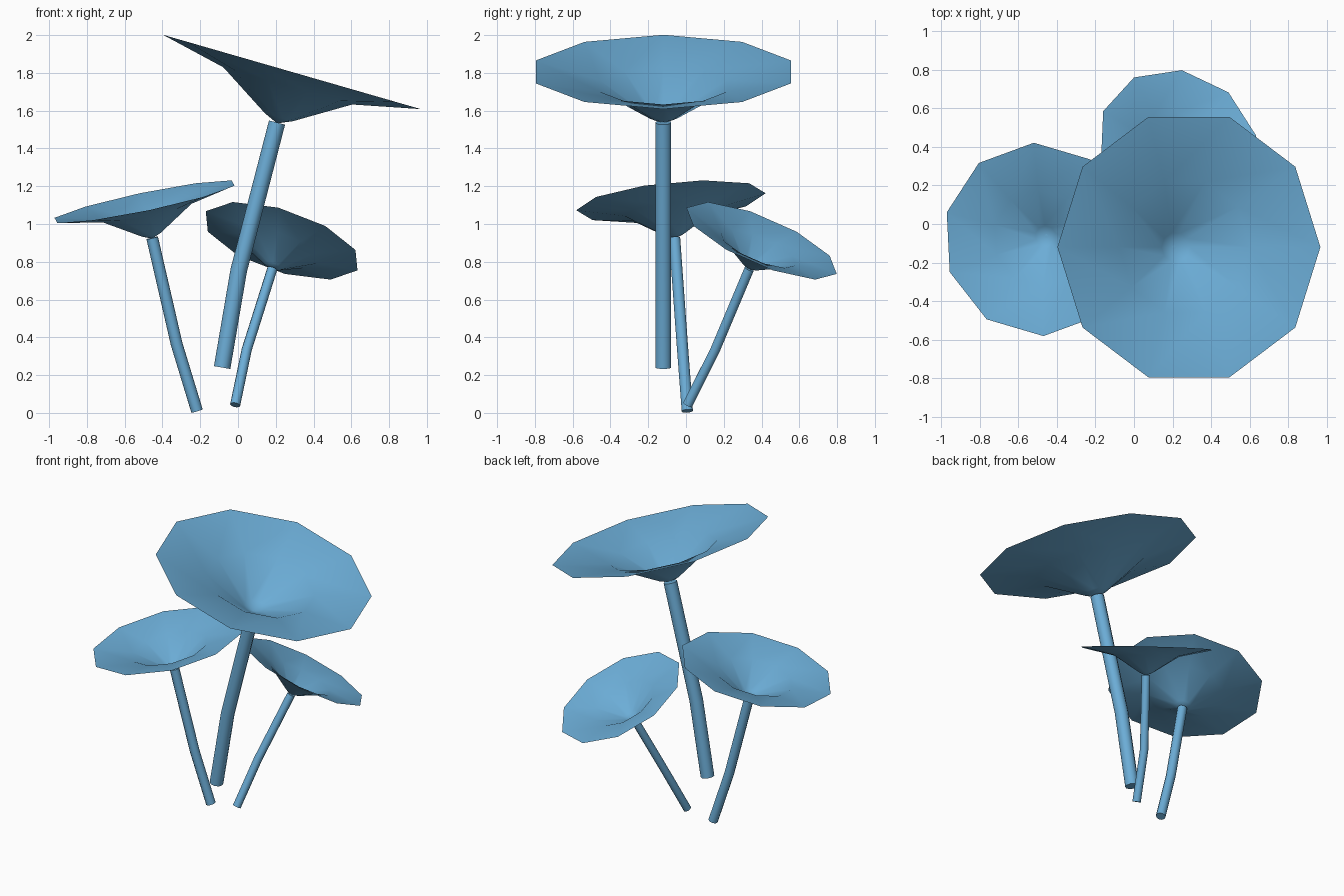
import bpy, bmesh, math
from mathutils import Vector

if "Cube" in bpy.data.objects:
    bpy.data.objects.remove(bpy.data.objects["Cube"])

CAP_SIDES = 10
STEM_SIDES = 10
# funnel cap: (radius, height below rim plane), at full size
CAP_PROFILE = [(0.71, 0.0), (0.355, -0.077), (0.076, -0.25)]
CAP_APEX = -0.283

blue = bpy.data.materials.new("blue")
blue.diffuse_color = (0.15, 0.42, 0.68, 1)
blue.use_nodes = True
blue.node_tree.nodes["Principled BSDF"].inputs["Base Color"].default_value = blue.diffuse_color


def finish(bm, name, angle):
    mesh = bpy.data.meshes.new(name)
    bm.to_mesh(mesh)
    bm.free()
    mesh.materials.append(blue)
    obj = bpy.data.objects.new(name, mesh)
    bpy.context.collection.objects.link(obj)
    bpy.ops.object.select_all(action='DESELECT')
    bpy.context.view_layer.objects.active = obj
    obj.select_set(True)
    bpy.ops.object.shade_smooth_by_angle(angle=math.radians(angle))
    return obj


def ring(bm, centre, e1, e2, r, n):
    return [bm.verts.new(centre + r * (math.cos(a) * e1 + math.sin(a) * e2))
            for a in (2 * math.pi * i / n for i in range(n))]


def bridge(bm, low, high):
    n = len(low)
    for i in range(n):
        j = (i + 1) % n
        bm.faces.new((low[i], low[j], high[j], high[i]))


def cap(name, centre, normal, rim_dir, scale):
    """Open, thin funnel; rim_dir points towards one rim corner."""
    c, n = Vector(centre), Vector(normal).normalized()
    e1 = Vector(rim_dir)
    e1 = (e1 - n * e1.dot(n)).normalized()
    e2 = n.cross(e1)
    bm = bmesh.new()
    rings = [ring(bm, c + n * (z * scale), e1, e2, r * scale, CAP_SIDES)
             for r, z in CAP_PROFILE]
    for outer, inner in zip(rings, rings[1:]):
        bridge(bm, outer, inner)
    apex = bm.verts.new(c + n * (CAP_APEX * scale))
    inner = rings[-1]
    for i in range(CAP_SIDES):
        bm.faces.new((inner[i], inner[(i + 1) % CAP_SIDES], apex))
    finish(bm, name, 80)
    return c + n * (CAP_APEX * scale)


def stem(name, points, r):
    """Bent tube through the points with closed ends."""
    pts = [Vector(p) for p in points]
    bm = bmesh.new()
    rings = []
    for i, p in enumerate(pts):
        t = (pts[min(i + 1, len(pts) - 1)] - pts[max(i - 1, 0)]).normalized()
        e1 = (Vector((1, 0, 0)) - t * t.x).normalized()
        rings.append(ring(bm, p, e1, t.cross(e1), r, STEM_SIDES))
    for a, b in zip(rings, rings[1:]):
        bridge(bm, a, b)
    bm.faces.new(rings[0][::-1])
    bm.faces.new(rings[-1])
    finish(bm, name, 50)


# name, rim centre, rim normal, rim corner direction, scale, stem foot, stem bend
MUSHROOMS = [
    ("large", (0.285, -0.12, 1.805), (0.277, 0, 0.961), (-1, 0, 0.29), 1.0,
     (-0.084, -0.12, 0.24), (0.004, -0.12, 0.755)),
    ("left", (-0.495, -0.08, 1.118), (-0.203, -0.097, 0.974),
     (-0.475, 0.14, -0.085), 0.71,
     (-0.217, 0.007, 0.01), (-0.325, -0.02, 0.365)),
    ("back", (0.231, 0.40, 0.911), (0.287, 0.376, 0.881),
     (0.3975, 0.06, -0.155), 0.613,
     (-0.015, 0.008, 0.042), (0.046, 0.155, 0.335)),
]

for name, centre, normal, rim_dir, s, foot, bend in MUSHROOMS:
    top = cap(name + "_cap", centre, normal, rim_dir, s)
    stem(name + "_stem", [foot, bend, top + Vector((0, 0, 0.004))], 0.044 * s)
